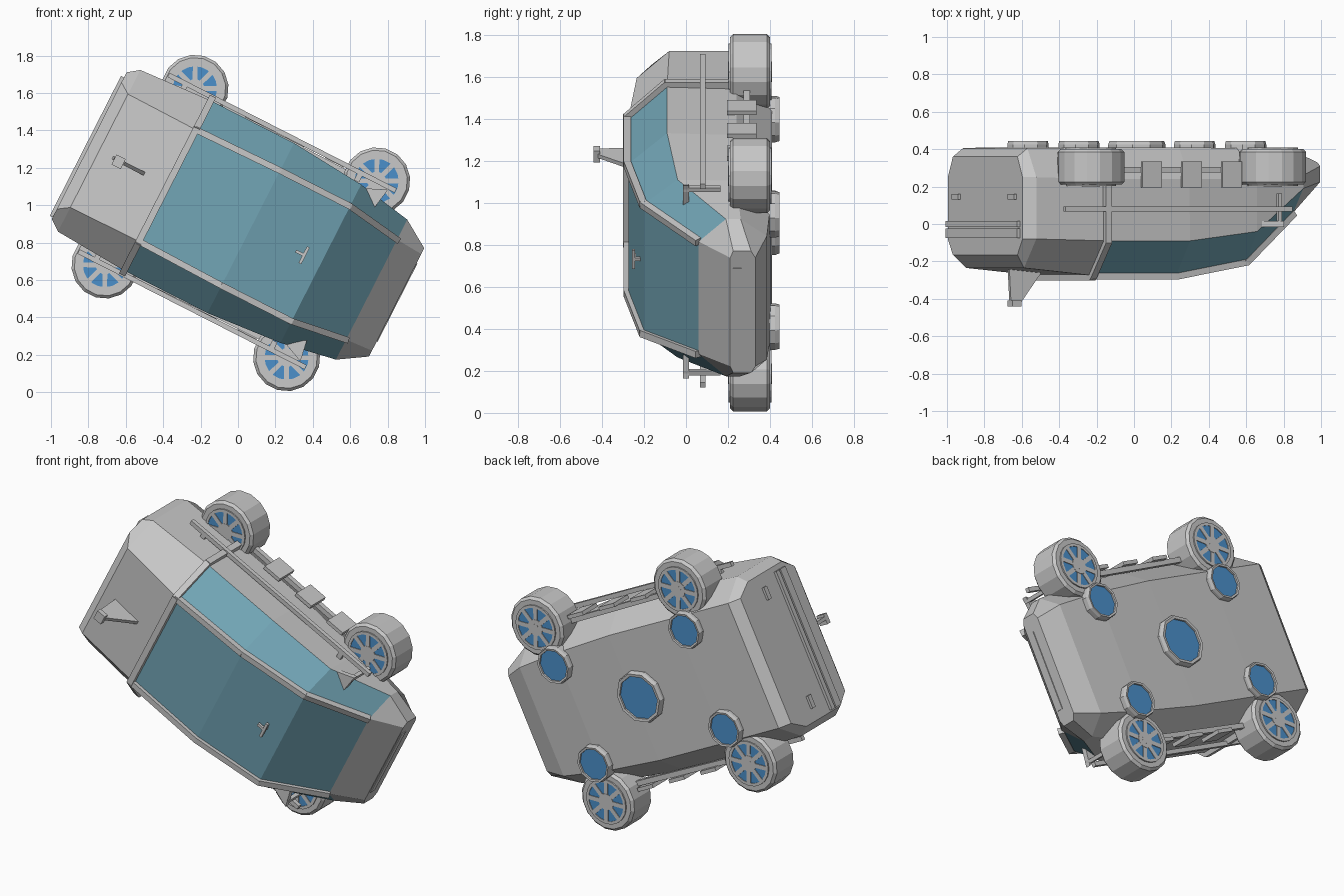
import bpy, bmesh, math
from mathutils import Matrix, Vector

if "Cube" in bpy.data.objects:
    bpy.data.objects.remove(bpy.data.objects["Cube"])

# Vehicle space: u = length (nose +), v = width, h = height; then tipped nose-down with roof to -y
A = math.radians(27)
C, S = math.cos(A), math.sin(A)
POSE = Matrix(((C, S, 0, 0.015), (0, 0, -1, 0), (-S, C, 0, 0.905), (0, 0, 0, 1)))


def material(name, rgb):
    m = bpy.data.materials.new(name)
    m.diffuse_color = (*rgb, 1)
    m.use_nodes = True
    m.node_tree.nodes["Principled BSDF"].inputs["Base Color"].default_value = m.diffuse_color
    return m


GREY = material("body grey", (0.58, 0.58, 0.58))
GLASS = material("window teal", (0.17, 0.38, 0.47))
BLUE = material("glow blue", (0.07, 0.28, 0.60))


def finish(name, bm, *mats):
    bmesh.ops.recalc_face_normals(bm, faces=bm.faces)
    me = bpy.data.meshes.new(name)
    bm.to_mesh(me)
    bm.free()
    for m in mats:
        me.materials.append(m)
    ob = bpy.data.objects.new(name, me)
    bpy.context.collection.objects.link(ob)
    ob.matrix_world = POSE
    return ob


def add_box(bm, centre, size, turn=0):
    mat = Matrix.Translation(centre) @ Matrix.Rotation(turn, 4, 'Z') @ Matrix.Diagonal((*size, 1))
    bmesh.ops.create_cube(bm, size=1, matrix=mat)


def box(name, centre, size):
    bm = bmesh.new()
    add_box(bm, centre, size)
    return finish(name, bm, GREY)


def loft(bm, rings, cap=True):
    """Skin closed rings of points into a tube."""
    vs = [[bm.verts.new(p) for p in r] for r in rings]
    n = len(vs[0])
    for a, b in zip(vs, vs[1:]):
        for i in range(n):
            bm.faces.new((a[i], a[(i + 1) % n], b[(i + 1) % n], b[i]))
    if cap:
        bm.faces.new(vs[0])
        bm.faces.new(vs[-1])


def bars(name, path, t):
    """Square bars along a path, overlapping at the joints."""
    bm = bmesh.new()
    for a, b in zip(path, path[1:]):
        a, b = Vector(a), Vector(b)
        d = b - a
        mat = Matrix.Translation((a + b) / 2) @ d.to_track_quat('X', 'Z').to_matrix().to_4x4()
        bmesh.ops.create_cube(bm, size=1, matrix=mat @ Matrix.Diagonal((d.length + t * 0.3, t, t, 1)))
    return finish(name, bm, GREY)


def prism(name, outline, offset):
    bm = bmesh.new()
    o = Vector(offset)
    loft(bm, [[Vector(p) - o / 2 for p in outline], [Vector(p) + o / 2 for p in outline]])
    return finish(name, bm, GREY)


def ring_pts(centre, r, h, n):
    return [(centre[0] + r * math.cos(2 * math.pi * (i + .5) / n),
             centre[1] + r * math.sin(2 * math.pi * (i + .5) / n), h) for i in range(n)]


def lathe(name, centre, profile, n, mat=GREY):
    bm = bmesh.new()
    loft(bm, [ring_pts(centre, r, h, n) for r, h in profile])
    return finish(name, bm, mat)


# Body hull: each station is u, then (v, h) of roof edge, belt, sill, floor edge
STATIONS = [
    (-.910, (.38, .165), (.44, .08), (.44, -.25), (.38, -.36)),
    (-.850, (.34, .235), (.485, .08), (.485, -.25), (.38, -.405)),
    (-.440, (.335, .275), (.51, .09), (.50, -.24), (.38, -.41)),
    (.060, (.345, .275), (.51, .09), (.50, -.24), (.38, -.41)),
    (.480, (.345, .20), (.475, .04), (.47, -.24), (.36, -.405)),
    (.785, (.30, -.06), (.42, -.19), (.42, -.26), (.33, -.385)),
    (.935, (.29, -.21), (.325, -.225), (.325, -.31), (.29, -.33)),
]
bm = bmesh.new()
loft(bm, [[(u, v, h) for v, h in half] + [(u, -v, h) for v, h in reversed(half)]
          for u, *half in STATIONS])
bm.faces.ensure_lookup_table()
# Cabin roof and shoulder panels are windows
for i, f in enumerate(bm.faces):
    if 2 <= i // 8 <= 4 and i < 48 and i % 8 in (0, 6, 7):
        f.material_index = 1
finish("body_hull", bm, GREY, GLASS)

# Roof hoop behind the cabin
half = [(-.44, .518, -.22), (-.44, .518, .095), (-.44, .338, .283)]
bars("roof_hoop", half + [(u, -v, h) for u, v, h in reversed(half)], .036)

for s, side in ((1, "left"), (-1, "right")):
    # Roof rails over the window edges
    bars(side + "_roof_rail", [(u, s * r[0], r[1] + .005) for u, r, *_ in STATIONS[2:6]], .034)
    # Side rail, lower pipe and stand-off brackets
    bars(side + "_side_rail", [(-.70, s * .53, -.08), (.655, s * .53, -.08)], .026)
    bars(side + "_lower_pipe", [(-.40, s * .505, -.29), (.40, s * .495, -.29)], .03)
    for u in (-.6, .45):
        box(side + "_rail_bracket", (u, s * .505, -.08), (.03, .05, .02))
    # Step plates
    for k in range(3):
        box(side + "_step_plate", (-.18 + .24 * k, s * .525, -.265), (.115, .022, .14))
    # Wing mirror
    prism(side + "_mirror", [(.48, s * .455, .0), (.60, s * .40, .0), (.62, s * .515, .0)], (0, 0, .03))
    bars(side + "_mirror_arm", [(.605, s * .49, .01), (.605, s * .49, -.16)], .022)
    # Tail light blocks
    box(side + "_tail_light", (-.915, s * .33, -.145), (.02, .075, .03))

# Tail bumper bars
for h, t in ((0, .03), (-.0, .01), (.05, .05)):
    if t > .01:
        box("tail_bar", (-.915, -.01, h), (.025, .84, t))
# Nose slot
box("nose_slot", (.936, 0, -.245), (.008, .47, .04))

# Roof fin with square tip
prism("roof_fin", [(-.77, 0, .23), (-.57, 0, .25), (-.70, 0, .42), (-.76, 0, .42)], (0, .02, 0))
box("fin_tip", (-.731, -.005, .425), (.055, .06, .03))
# Roof handle
box("handle_bar", (.38, 0, .25), (.016, .10, .016))
box("handle_stem", (.355, 0, .245), (.05, .016, .016))
box("handle_post", (.375, 0, .225), (.016, .016, .06))


# Wheels lying flat, with spoked hubs on both faces
def wheel(name, u, v):
    c = (u, v)
    lathe(name + "_tyre", c, [(.165, -.40), (.18, -.385), (.18, -.225), (.165, -.21)], 16)
    for face, d in ((-.40, -1), (-.21, 1)):
        lathe(name + "_hub_glow", c, [(.12, face - d * .002), (.12, face + d * .004)], 20, BLUE)
        lathe(name + "_hub_cap", c, [(.05, face), (.05, face + d * .009)], 12)
        bm = bmesh.new()
        for k in range(4):
            add_box(bm, (u, v, face + d * .003), (.245, .026, .01), k * math.pi / 4 + .46)
        # Thin ring around the glow
        loft(bm, [ring_pts(c, r, h, 20) for r, h in
                  ((.118, face), (.118, face + d * .008), (.135, face + d * .008), (.135, face))], cap=False)
        finish(name + "_spokes", bm, GREY)
        lathe(name + "_hub_light", c, [(.022, face), (.022, face + d * .0095)], 10, GREY)


for u, end in ((.545, "front"), (-.545, "rear")):
    for v, side in ((.53, "left"), (-.53, "right")):
        wheel(end + "_" + side + "_wheel", u, v)
        # Axle stub tying the wheel to the body
        box(end + "_" + side + "_axle", (u, v * .8, -.30), (.08, .25, .08))


# Underside thrusters: ring with a glowing plate
def thruster(name, u, v, r):
    c = (u, v)
    bm = bmesh.new()
    prof = [(r * .84, -.38), (r * .84, -.443), (r * .95, -.445), (r, -.425), (r, -.38)]
    loft(bm, [ring_pts(c, q, h, 10) for q, h in prof], cap=False)
    finish(name + "_ring", bm, GREY)
    lathe(name + "_glow", c, [(r * .86, -.40), (r * .86, -.432)], 10, BLUE)


thruster("centre_thruster", 0, 0, .155)
for u in (.5, -.5):
    for v in (.3, -.3):
        thruster("corner_thruster", u, v, .112)
